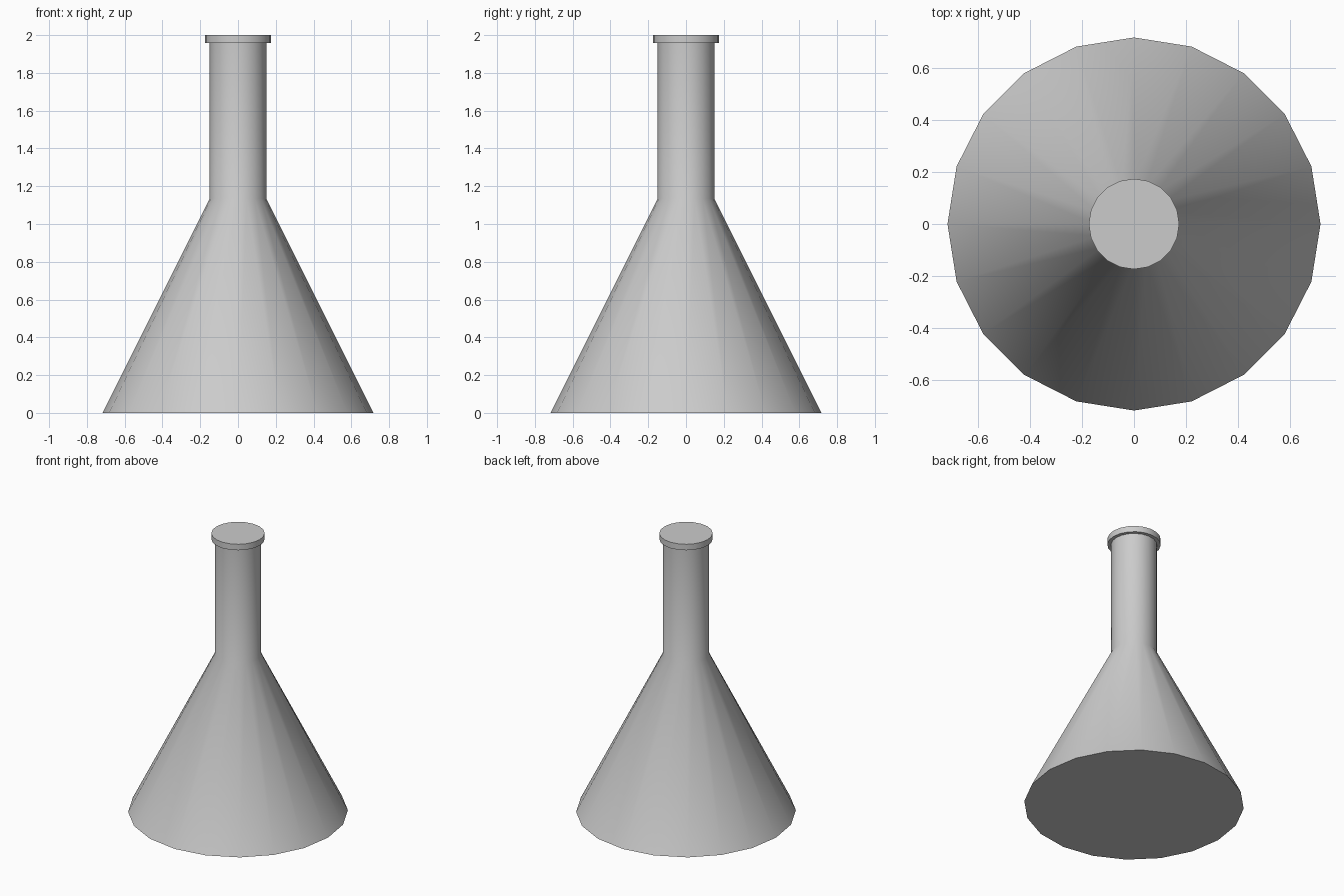
import bpy
import bmesh
import math

if "Cube" in bpy.data.objects:
    bpy.data.objects.remove(bpy.data.objects["Cube"])

SIDES = 20


def lathe(name, profile):
    """Revolve (radius, z) points around z and cap both ends."""
    bm = bmesh.new()
    rings = []
    for r, z in profile:
        rings.append([bm.verts.new((r * math.cos(2 * math.pi * i / SIDES),
                                    r * math.sin(2 * math.pi * i / SIDES), z))
                      for i in range(SIDES)])
    for low, high in zip(rings, rings[1:]):
        for i in range(SIDES):
            j = (i + 1) % SIDES
            bm.faces.new((low[i], low[j], high[j], high[i]))
    bm.faces.new(rings[0][::-1])
    bm.faces.new(rings[-1])
    mesh = bpy.data.meshes.new(name)
    bm.to_mesh(mesh)
    bm.free()
    obj = bpy.data.objects.new(name, mesh)
    bpy.context.collection.objects.link(obj)
    bpy.ops.object.select_all(action='DESELECT')
    obj.select_set(True)
    bpy.context.view_layer.objects.active = obj
    bpy.ops.object.shade_smooth_by_angle(angle=math.radians(35))
    return obj


# Conical body, straight neck and flat rim in one closed profile
lathe("flask", [
    (0.717, 0.0),    # base
    (0.15, 1.135),   # shoulder
    (0.15, 1.957),   # neck top
    (0.174, 1.957),  # rim underside
    (0.174, 2.0),    # rim top
])
